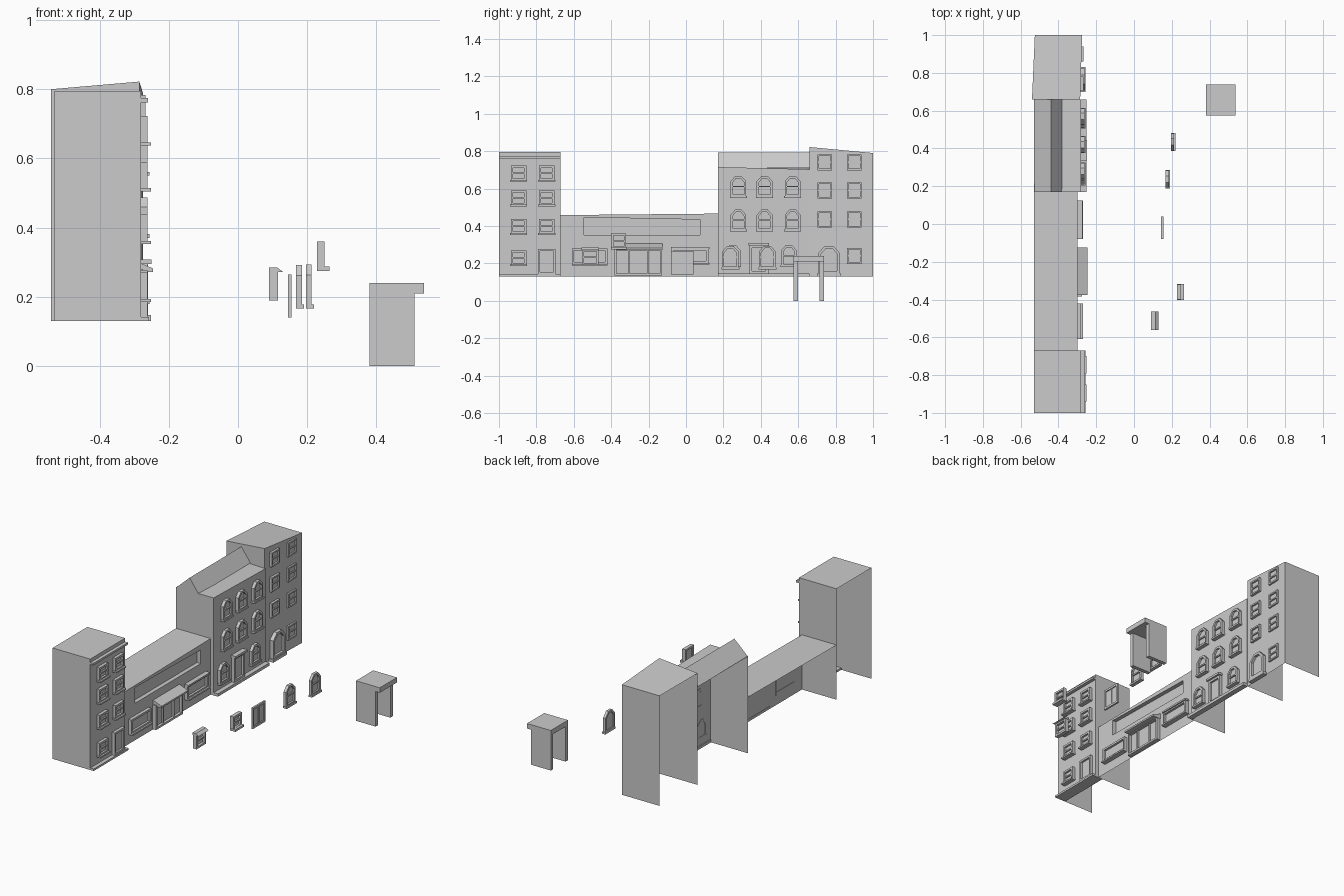
import bpy, bmesh

if "Cube" in bpy.data.objects:
    bpy.data.objects.remove(bpy.data.objects["Cube"])

BASE = 0.13


def make(name, verts, faces, fix=True):
    me = bpy.data.meshes.new(name)
    me.from_pydata(verts, [], faces)
    if fix:
        bm = bmesh.new()
        bm.from_mesh(me)
        bmesh.ops.recalc_face_normals(bm, faces=bm.faces)
        bm.to_mesh(me)
        bm.free()
    ob = bpy.data.objects.new(name, me)
    bpy.context.collection.objects.link(ob)
    return ob


def box(name, x0, x1, y0, y1, z0, z1):
    v = [(x, y, z) for x in (x0, x1) for y in (y0, y1) for z in (z0, z1)]
    return make(name, v, [(0, 1, 3, 2), (4, 6, 7, 5), (0, 4, 5, 1),
                          (2, 3, 7, 6), (0, 2, 6, 4), (1, 5, 7, 3)])


def prism(name, profile, y0, y1):
    """Closed XZ profile extruded along the street."""
    n = len(profile)
    v = [(x, y, z) for y in (y0, y1) for x, z in profile]
    f = [tuple(range(n)), tuple(range(n, 2 * n))]
    f += [(i, (i + 1) % n, n + (i + 1) % n, n + i) for i in range(n)]
    return make(name, v, f)


def shell(name, back, front, y0, y1, z0, z1, front_wall=True):
    """Open-backed building: side walls, roof and facade.
    back, front: x at y0 and y1; z0, z1: (back, front) heights at y0 and y1."""
    v = [(back[0], y0, BASE), (front[0], y0, BASE), (front[1], y1, BASE), (back[1], y1, BASE),
         (back[0], y0, z0[0]), (front[0], y0, z0[1]), (front[1], y1, z1[1]), (back[1], y1, z1[0])]
    f = [(0, 1, 5, 4), (2, 3, 7, 6), (4, 5, 6, 7)]
    if front_wall:
        f.append((1, 2, 6, 5))
    return make(name, v, f, fix=False)


def framed(name, y, z, w, h, x0, x1, t=0.012, arch=False, rails=(), mullions=(), pane=0.4):
    """Frame ring with recessed pane; (y, z) is the bottom centre."""
    def outline(w, h, zb):
        a = w / 2
        if arch:
            p = [(-a, 0), (a, 0), (a, h * .75), (a * .4, h), (-a * .4, h), (-a, h * .75)]
        else:
            p = [(-a, 0), (a, 0), (a, h), (-a, h)]
        return [(y + p_[0], zb + p_[1]) for p_ in p]
    out, inn = outline(w, h, z), outline(w - 2 * t, h - 2 * t, z + t)
    n = len(out)
    v = [(x, a, b) for x in (x0, x1) for ring in (out, inn) for a, b in ring]
    xp = x0 + (x1 - x0) * pane
    v += [(xp, a, b) for a, b in inn]
    f = [tuple(range(4 * n, 5 * n))]
    for i in range(n):
        j = (i + 1) % n
        f += [(2*n + i, 2*n + j, 3*n + j, 3*n + i), (i, j, 2*n + j, 2*n + i),
              (n + i, 3*n + i, 3*n + j, n + j), (i, n + i, n + j, j)]
    make(name, v, f, fix=False)
    xb = xp + (x1 - xp) * 0.7
    for r in rails:
        zc = z + h * r
        box(name + "_rail", xp, xb, y - w/2 + t, y + w/2 - t, zc - .004, zc + .004)
    for m in mullions:
        yc = y + w * m
        box(name + "_mullion", xp, xb, yc - .004, yc + .004, z + t, z + h - t)


# Left tower
shell("left_tower", (-.53, -.53), (-.28, -.28), -1, -.67, (.795, .795), (.795, .795))
box("left_tower_cornice", -.285, -.26, -1, -.67, .762, .774)
box("left_tower_base", -.33, -.257, -1, -.67, .13, .142)
for y in (-.895, -.745):
    for zc in (.682, .55, .398, .23):
        if y > -.8 and zc < .3:
            continue
        framed("left_tower_window", y, zc - .04, .082, .08, -.282, -.262, rails=(.5,))
        box("left_tower_sill", -.282, -.252, y - .046, y + .046, zc - .045, zc - .036)
framed("left_tower_door", -.745, .142, .095, .135, -.282, -.262)

# Low shop building with recessed sign band
shell("shop_building", (-.53, -.53), (-.30, -.30), -.67, .17, (.458, .458), (.466, .466), False)
ya, yb, yc, yd = -.67, -.545, .075, .17
zb, zt = .352, .438
xf, xr = -.30, -.325
fv = [(xf, ya, BASE), (xf, yd, BASE), (xf, yd, .466), (xf, ya, .458),
      (xf, yb, zb), (xf, yc, zb), (xf, yc, zt - .004), (xf, yb, zt + .008),
      (xr, yb, zb), (xr, yc, zb), (xr, yc, zt - .004), (xr, yb, zt + .008)]
ff = [(8, 9, 10, 11)]
for i in range(4):
    j = (i + 1) % 4
    ff += [(i, j, 4 + j, 4 + i), (4 + i, 4 + j, 8 + j, 8 + i)]
make("shop_facade", fv, ff, fix=False)
framed("shop_window_left", -.515, .195, .19, .085, -.302, -.28)
framed("shop_window_right", .02, .20, .2, .082, -.302, -.28)
box("shop_window_left_sill", -.302, -.27, -.61, -.42, .188, .197)
box("shop_window_right_sill", -.302, -.27, -.08, .125, .194, .203)
box("shop_window_right_hood", -.302, -.272, -.08, .125, .278, .288)
framed("shop_entrance", -.255, .135, .255, .145, -.302, -.275, mullions=(-.2, .2))
prism("shop_awning", [(-.30, .305), (-.245, .282), (-.245, .272), (-.30, .272)], -.375, -.125)

# Middle house with a ridged rear roof
shell("middle_house", (-.53, -.53), (-.28, -.28), .17, .66, (.712, .715), (.71, .703))
prism("middle_house_ridge", [(-.53, .71), (-.44, .793), (-.38, .71)], .17, .66)
box("middle_house_base", -.285, -.252, .17, .66, .13, .147)


def arched_window(y, z, x0, x1, w=.084, h=.112):
    framed("arched_window", y, z, w, h, x0, x1, arch=True, rails=(.5,))
    box("arched_window_sill", x0, x1 + .006, y - w/2 - .003, y + w/2 + .003, z - .005, z + .006)


for y in (.28, .42, .57):
    for z in (.555, .375):
        arched_window(y, z, -.282, -.262)
for y in (.25, .55):
    arched_window(y, .185, -.282, -.262)
framed("middle_house_door", .39, .146, .1, .15, -.282, -.262, t=.014)
box("middle_house_door_lintel", -.282, -.25, .335, .445, .295, .308)

# Right tower, slightly crooked
shell("right_tower", (-.54, -.525), (-.285, -.275), .66, 1, (.80, .822), (.79, .79))
for y in (.742, .90):
    for zc in (.74, .59, .435, .24):
        if y < .8 and zc < .3:
            continue
        framed("right_tower_window", y, zc - .043, .078, .086, -.285, -.268, t=.009, rails=(.5,))
framed("right_tower_door", .765, .145, .115, .148, -.285, -.26, t=.014, arch=True)
box("right_tower_step", -.285, -.256, .70, .83, .13, .147)

# Loose spare windows and doors in front of the row
framed("spare_window_hooded", -.512, .19, .09, .085, .09, .115, rails=(.5,))
prism("spare_hood", [(.09, .285), (.113, .285), (.13, .272), (.09, .272)], -.56, -.464)
framed("spare_window_silled", -.36, .277, .08, .083, .228, .25, rails=(.5,))
box("spare_sill", .228, .264, -.402, -.318, .275, .288)
framed("spare_double_door", -.02, .14, .12, .125, .144, .155, mullions=(0,))
arched_window(.237, .172, .167, .185, w=.09, h=.12)
arched_window(.435, .172, .197, .213, w=.09, h=.122)

# Loose porch: two side walls, open back, overhanging roof
box("porch_wall_left", .38, .51, .575, .598, 0, .21)
box("porch_wall_right", .38, .51, .715, .738, 0, .21)
box("porch_roof", .38, .538, .575, .738, .21, .24)
